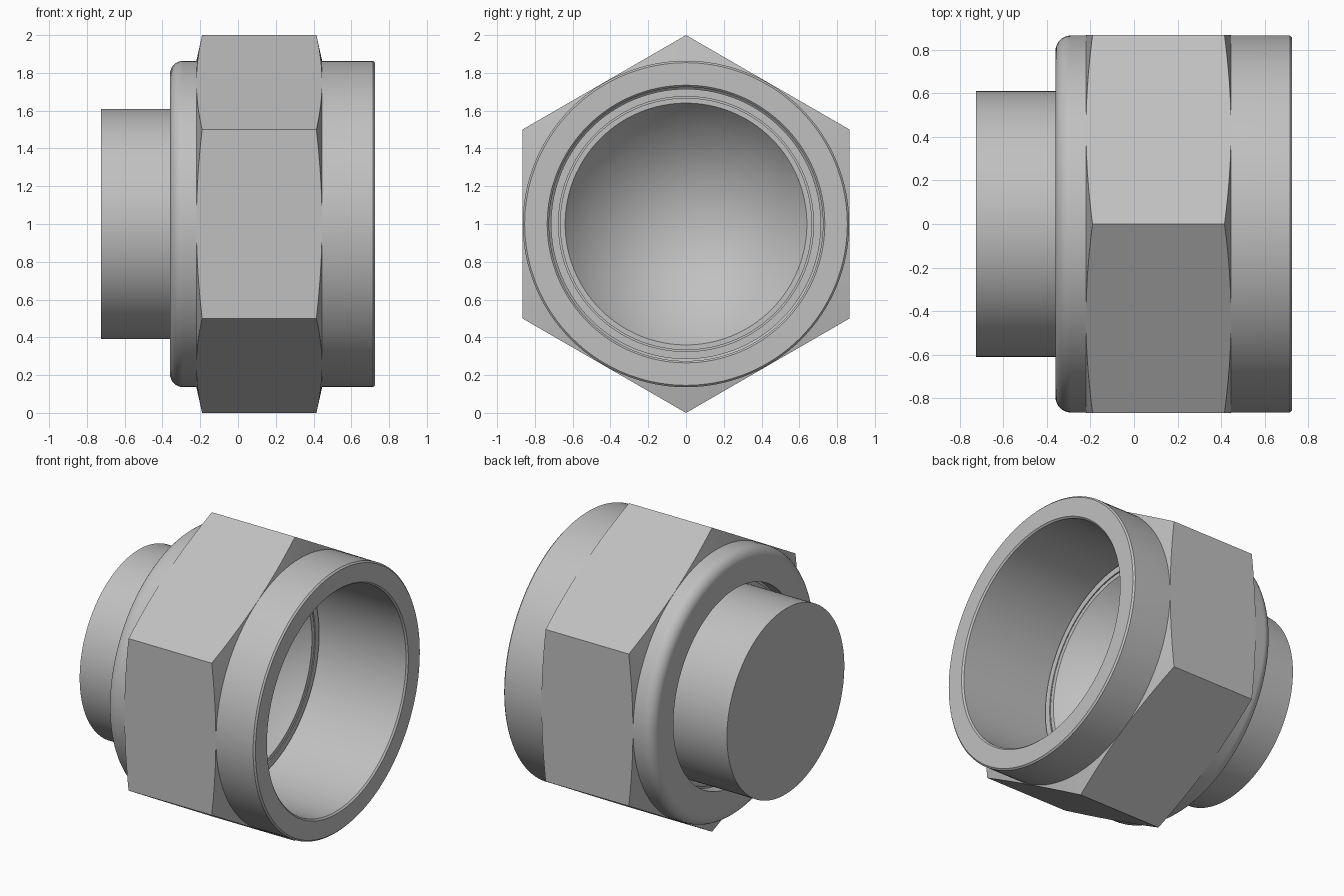
import bpy
import bmesh
from math import sin, cos, pi, radians

old = bpy.data.objects.get("Cube")
if old:
    bpy.data.objects.remove(old, do_unlink=True)

steel = bpy.data.materials.new("grey_steel")
steel.use_nodes = True
colour = (0.53, 0.53, 0.53, 1)
steel.diffuse_color = colour
steel.node_tree.nodes["Principled BSDF"].inputs["Base Color"].default_value = colour


def lathe(name, profile, sides=128, closed=True):
    """Revolve (x, radius) points about the horizontal axis at z = 1."""
    bm = bmesh.new()
    rings = []
    for i in range(sides):
        a = 2 * pi * i / sides
        rings.append([bm.verts.new((x, r * sin(a), 1 + r * cos(a))) for x, r in profile])
    count = len(profile)
    for i in range(sides):
        here, there = rings[i], rings[(i + 1) % sides]
        for j in range(count if closed else count - 1):
            k = (j + 1) % count
            bm.faces.new((here[j], here[k], there[k], there[j]))
    bmesh.ops.remove_doubles(bm, verts=bm.verts, dist=1e-5)
    bmesh.ops.recalc_face_normals(bm, faces=bm.faces)
    mesh = bpy.data.meshes.new(name)
    bm.to_mesh(mesh)
    bm.free()
    mesh.materials.append(steel)
    obj = bpy.data.objects.new(name, mesh)
    bpy.context.collection.objects.link(obj)
    return obj


def activate(obj):
    bpy.ops.object.select_all(action="DESELECT")
    obj.select_set(True)
    bpy.context.view_layer.objects.active = obj


# Nut body: rounded rear shoulder, smooth front collar and through bore
R, fillet, rear = 0.864, 0.07, -0.36
shoulder = [(rear + fillet * (1 - cos(t * pi / 16)), R - fillet * (1 - sin(t * pi / 16)))
            for t in range(9)]
nut_body = lathe("nut_body", shoulder + [
    (0.715, R), (0.725, R - 0.01), (0.725, 0.735), (0.715, 0.725),
    (-0.2, 0.725), (-0.28, 0.645), (rear, 0.645)])

# Hexagon: a ring with conical chamfers trimmed by a six-sided prism
hexagon = lathe("nut_hexagon", [
    (-0.22, 0.8), (-0.22, 0.866), (-0.175, 1.067),
    (0.4, 1.067), (0.445, 0.866), (0.445, 0.8)], sides=192)
prism = lathe("hexagon_trimmer", [(-0.6, 0), (-0.6, 1), (0.8, 1), (0.8, 0)], sides=6, closed=False)
prism.hide_render = True
trim = hexagon.modifiers.new("trim", "BOOLEAN")
trim.operation = "INTERSECT"
trim.solver = "EXACT"
trim.object = prism
activate(hexagon)
bpy.ops.object.modifier_apply(modifier="trim")
bpy.data.objects.remove(prism, do_unlink=True)

# Blind insert: solid rear stem, flanged seat with thin groove, conical socket
insert = lathe("blind_insert", [
    (-0.725, 0), (-0.725, 0.61), (-0.27, 0.61), (-0.27, 0.635), (-0.19, 0.715),
    (0.09, 0.715), (0.09, 0.675), (0.075, 0.675), (0.075, 0.667), (0.09, 0.667),
    (0.09, 0.64), (-0.09, 0.505), (-0.38, 0)], closed=False)

for part in (nut_body, hexagon, insert):
    activate(part)
    bpy.ops.object.shade_smooth_by_angle(angle=radians(12 if part is hexagon else 25))
